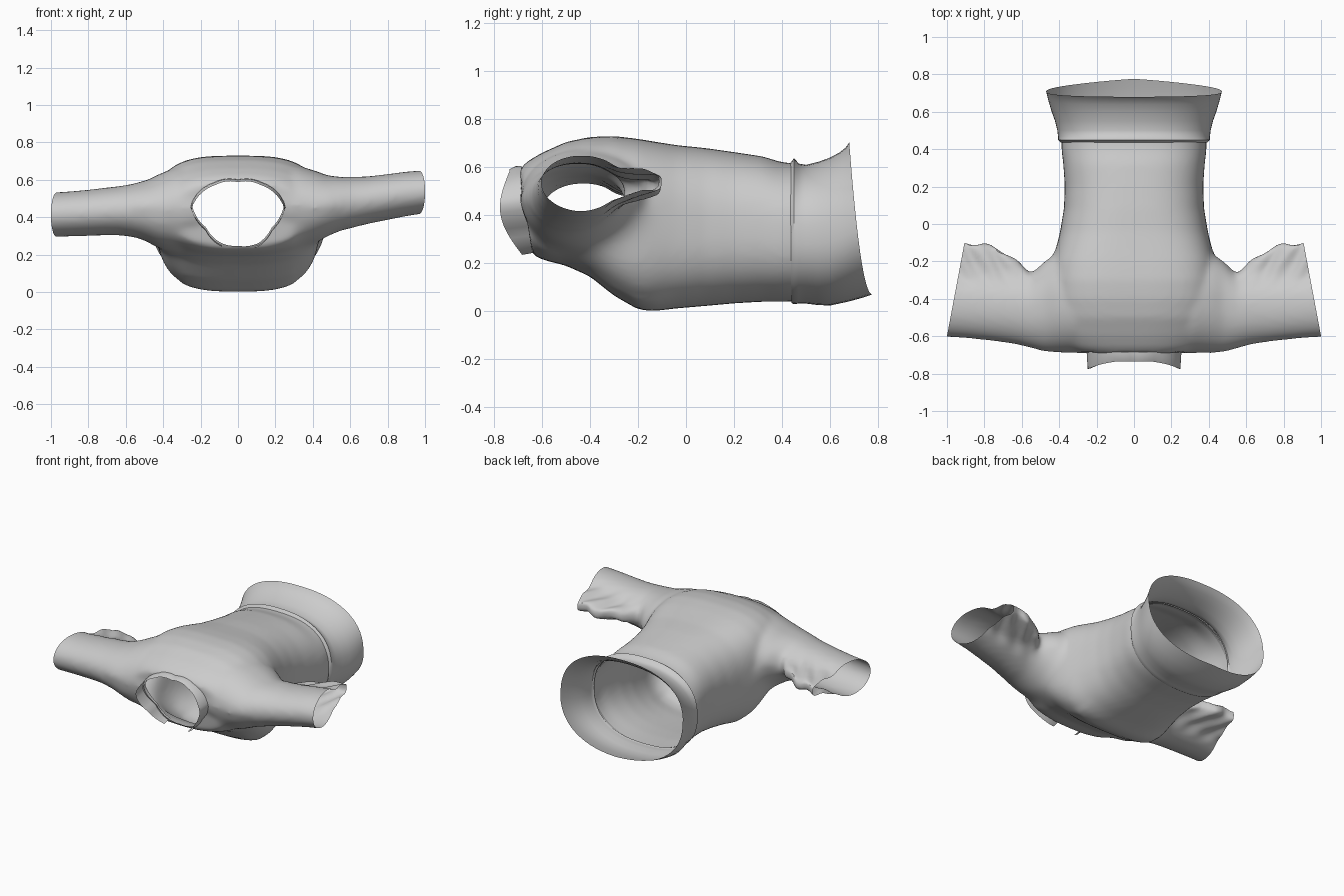
import bpy, bmesh, math
from mathutils import Vector

if "Cube" in bpy.data.objects:
    bpy.data.objects.remove(bpy.data.objects["Cube"])


def add_loft(bm, rings, cap=True, closed=True):
    """Bridge a list of point rings into a tube or strip."""
    rows = [[bm.verts.new(p) for p in r] for r in rings]
    n = len(rows[0])
    for a, b in zip(rows, rows[1:]):
        for i in range(n if closed else n - 1):
            j = (i + 1) % n
            bm.faces.new((a[i], a[j], b[j], b[i]))
    if cap:
        bm.faces.new(rows[0])
        bm.faces.new(rows[-1])


def finish(name, bm):
    bmesh.ops.recalc_face_normals(bm, faces=bm.faces)
    me = bpy.data.meshes.new(name)
    bm.to_mesh(me)
    bm.free()
    ob = bpy.data.objects.new(name, me)
    bpy.context.collection.objects.link(ob)
    return ob


def smooth(ob, angle=40):
    bpy.ops.object.select_all(action='DESELECT')
    ob.select_set(True)
    bpy.context.view_layer.objects.active = ob
    bpy.ops.object.shade_smooth_by_angle(angle=math.radians(angle))


def torso_ring(ytop, ybot, w, zlo, zhi, n=64, e=2.5, bend=1.0):
    """Sheared super-ellipse section across the body."""
    pts = []
    for i in range(n):
        a = 2 * math.pi * i / n
        c, s = math.cos(a), math.sin(a)
        x = w * math.copysign(abs(c) ** (2 / e), c)
        t = math.copysign(abs(s) ** (2 / e), s) * .5 + .5
        pts.append((x, ybot + (ytop - ybot) * t ** bend, zlo + (zhi - zlo) * t))
    return pts


def sleeve_ring(x, yf, ym, yb, zlo, zhi, n=28):
    """Oval sleeve section with a flat gathered tail at the back."""
    zc, h, yc, ry = (zlo + zhi) / 2, (zhi - zlo) / 2, (yf + ym) / 2, (ym - yf) / 2
    top, bot = [], []
    for i in range(n + 1):
        t = .5 - .5 * math.cos(math.pi * i / n)
        y = yf + (yb - yf) * t
        u = (y - yc) / ry
        hh = h * math.sqrt(max(0, 1 - u * u))
        k = max(0, min(1, (y - yc) / (yb - yc)))
        if k > 0 and yb > ym + .01:
            hh = max(hh, h * (1 - .74 * k ** .6))
        z = zc + .02 * k
        top.append((x, y, z + max(hh, .004)))
        bot.append((x, y, z - max(hh, .004)))
    return top + bot[::-1]


# Body and sleeves as solids, fused by a voxel remesh (last value = squareness)
body = [(.54, .54, .385, .04, .61, 2.5), (.40, .40, .388, .04, .62, 2.5), (.32, .32, .378, .04, .645, 2.5),
        (.2, .2, .37, .033, .663, 2.5), (.08, .08, .375, .022, .68, 2.6), (-.04, -.04, .395, .012, .692, 2.8),
        (-.14, -.14, .42, 0, .708, 3.1), (-.2, -.2, .435, .008, .718, 3.2), (-.3, -.3, .44, .065, .73, 3.2),
        (-.4, -.4, .44, .145, .726, 3), (-.5, -.5, .43, .19, .705, 2.8), (-.6, -.58, .42, .21, .66, 2.6),
        (-.66, -.61, .39, .22, .625, 2.5), (-.695, -.64, .34, .235, .59, 2.5)]
right = [(.2, -.69, -.2, -.2, .3, .66), (.32, -.69, -.15, -.15, .25, .675),
         (.42, -.69, -.16, -.16, .26, .645), (.48, -.685, -.2, -.2, .295, .622),
         (.55, -.665, -.27, -.265, .325, .614), (.62, -.645, -.27, -.2, .345, .615),
         (.7, -.632, -.27, -.145, .365, .618), (.8, -.62, -.27, -.105, .385, .63),
         (.9, -.61, -.27, -.105, .405, .643), (1.06, -.6, -.27, -.105, .43, .655)]
left_z = [(.25, .66), (.22, .67), (.22, .63), (.265, .6), (.29, .58), (.302, .567),
          (.303, .558), (.3, .546), (.297, .537), (.29, .527)]
bm = bmesh.new()
add_loft(bm, [torso_ring(*s[:5], e=s[5]) for s in body])
add_loft(bm, [sleeve_ring(*s) for s in right])
add_loft(bm, [sleeve_ring(-s[0], *s[1:4], *z) for s, z in zip(right, left_z)])
shirt = finish("shirt_body", bm)
bpy.context.view_layer.objects.active = shirt
shirt.select_set(True)
m = shirt.modifiers.new("fuse", 'REMESH')
m.mode = 'VOXEL'
m.voxel_size = .015
bpy.ops.object.modifier_apply(modifier=m.name)

# Neck outline in polar form around (0, NZ)
NZ = .42
neck = [(.245, .46), (.2, .53), (.12, .575), (0, .587), (-.12, .575), (-.2, .53), (-.245, .46),
        (-.17, .345), (-.09, .262), (0, .247), (.11, .262), (.18, .345)]
polar = sorted((math.atan2(z - NZ, x) % (2 * math.pi), math.hypot(x, z - NZ)) for x, z in neck)
polar = [(polar[-1][0] - 2 * math.pi, polar[-1][1])] + polar + [(polar[0][0] + 2 * math.pi, polar[0][1])]


def neck_r(a):
    a %= 2 * math.pi
    for (a0, r0), (a1, r1) in zip(polar, polar[1:]):
        if a0 <= a <= a1:
            return r0 + (r1 - r0) * (a - a0) / (a1 - a0)
    return polar[0][1]


# Soften everything a little and the underarm joins a lot, then gather the sleeve tails
bm = bmesh.new()
bm.from_mesh(shirt.data)
joins = [v for v in bm.verts if .3 < abs(v.co.x) < .58 and v.co.y < -.05 and v.co.z < .45]
for group, times in ((joins, 45), (bm.verts[:], 6)):
    for _ in range(times):
        bmesh.ops.smooth_vert(bm, verts=group, factor=.5, use_axis_x=True, use_axis_y=True, use_axis_z=True)
for v in bm.verts:
    x, y = abs(v.co.x), v.co.y
    k = max(0, min(1, (y + .36) / .15)) * max(0, min(1, (x - .56) / .12))
    v.co.z += .008 * k * math.sin(50 * x - 30 * y)
    v.co.y += .008 * k * math.sin(40 * x + 2)

# Open the waist, cuffs and neck
for co, no in (((0, .46, 0), (0, 1, 0)), ((1, -.6, 0), (.48, .09, 0)), ((-1, -.6, 0), (-.48, .09, 0))):
    bmesh.ops.bisect_plane(bm, geom=bm.verts[:] + bm.edges[:] + bm.faces[:], plane_co=Vector(co),
                           plane_no=Vector(no).normalized(), clear_outer=True)


def in_neck(c):
    return c.y < -.45 and math.hypot(c.x, c.z - NZ) < neck_r(math.atan2(c.z - NZ, c.x))


bmesh.ops.delete(bm, geom=[f for f in bm.faces if in_neck(f.calc_center_median())], context='FACES')
for v in bm.verts:
    if v.is_boundary and v.co.y < -.45 and abs(v.co.x) < .35:
        a = math.atan2(v.co.z - NZ, v.co.x)
        r = neck_r(a)
        v.co.x, v.co.z = r * math.cos(a), NZ + r * math.sin(a)
bm.to_mesh(shirt.data)
bm.free()
smooth(shirt)

# Collar band, open at the throat
bm = bmesh.new()
rows = [[], [], []]
for i in range(49):
    a = math.radians(-62 + 304 * i / 48)
    r = neck_r(a)
    t = max(0, min(1, (NZ + r * math.sin(a) - .25) / .335))
    y_in = -.615 - .07 * t
    y_out = -.68 - .055 * t - .065 * math.sin(math.pi * t)
    up = max(0, math.sin(a))
    for row, f, k in zip(rows, (1.04 + .04 * up, 1.03 + .04 * up, 1.02 - .02 * up), (0, .5, 1)):
        row.append((f * r * math.cos(a), y_in + (y_out - y_in) * k, NZ + f * r * math.sin(a) - .015 * k * (1 - up)))
add_loft(bm, rows, cap=False, closed=False)
smooth(finish("collar_band", bm))

# Flared waistband with a folded ridge at the seam
bm = bmesh.new()
band = [(.46, .46, .385, .04, .612), (.435, .44, .393, .034, .618), (.45, .45, .405, .03, .638),
        (.47, .468, .406, .032, .615), (.50, .50, .41, .032, .61), (.55, .55, .422, .026, .622),
        (.60, .60, .44, .024, .64), (.64, .675, .455, .04, .662), (.665, .73, .464, .055, .682),
        (.68, .776, .47, .07, .703)]
add_loft(bm, [torso_ring(*s, e=2.35, bend=.5) for s in band], cap=False)
smooth(finish("waistband", bm))
